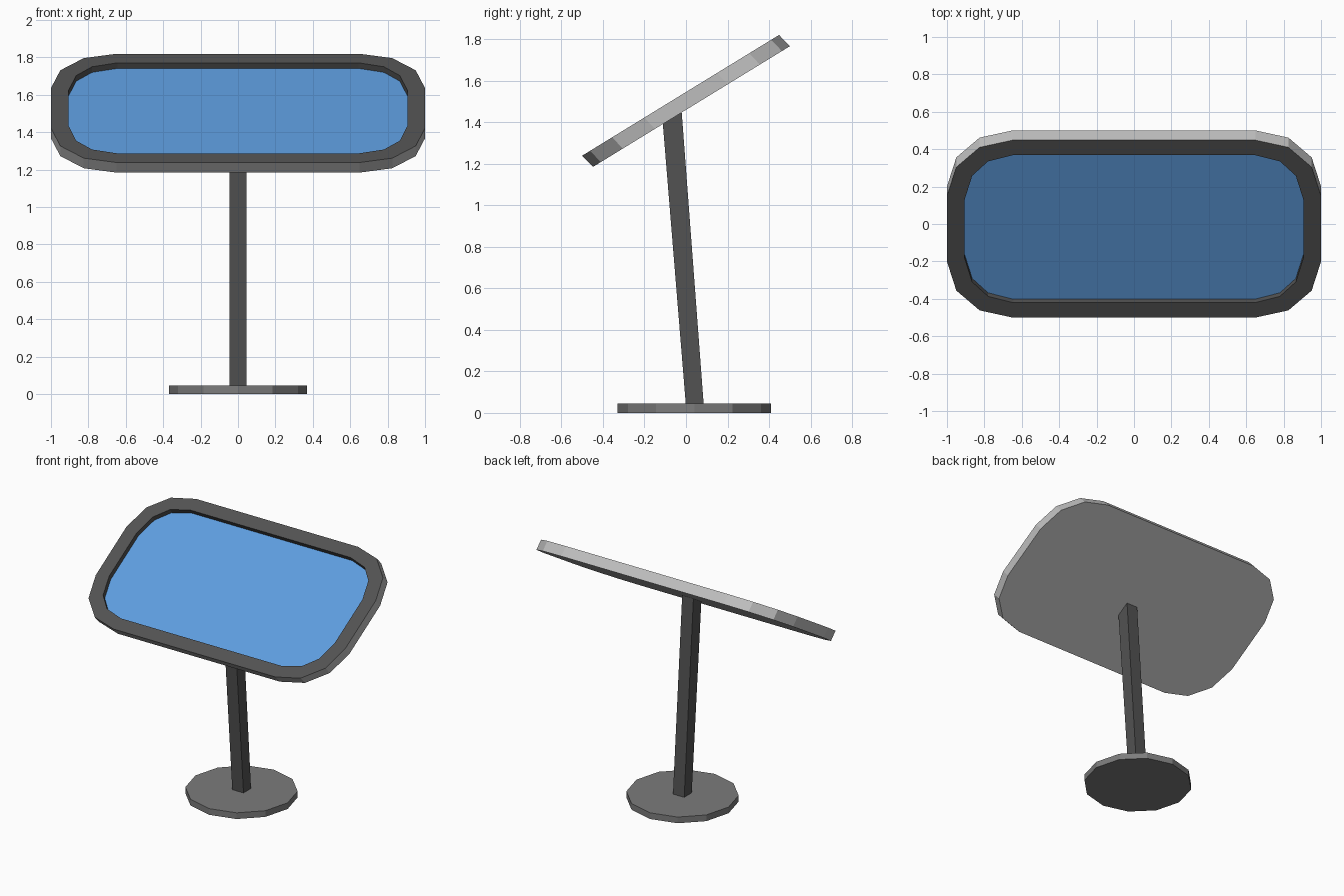
import bpy, bmesh, math

if "Cube" in bpy.data.objects:
    bpy.data.objects.remove(bpy.data.objects["Cube"])


def material(name, rgb):
    m = bpy.data.materials.new(name)
    lin = [((c / 255 + 0.055) / 1.055) ** 2.4 for c in rgb]
    m.diffuse_color = (*lin, 1)
    m.use_nodes = True
    m.node_tree.nodes["Principled BSDF"].inputs["Base Color"].default_value = m.diffuse_color
    return m


DARK = material("dark grey", (82, 82, 82))
LIGHT = material("light grey", (190, 190, 190))
MID = material("mid grey", (124, 124, 124))
BLUE = material("screen blue", (94, 157, 222))


def finish(bm, name, *mats):
    bmesh.ops.recalc_face_normals(bm, faces=bm.faces)
    me = bpy.data.meshes.new(name)
    bm.to_mesh(me)
    bm.free()
    for m in mats:
        me.materials.append(m)
    ob = bpy.data.objects.new(name, me)
    bpy.context.collection.objects.link(ob)
    return ob


# Rounded rectangle: quarter outlines mirrored into full loops
OUTER = [(1.0, 0.175), (0.95, 0.33), (0.825, 0.436), (0.65, 0.474)]
INNER = [(0.905, 0.158), (0.865, 0.284), (0.78, 0.361), (0.645, 0.395)]
SLOPE = 0.613


def loop(bm, quarter, cy, cz):
    back = quarter[::-1]
    pts = (quarter + [(-x, y) for x, y in back]
           + [(-x, -y) for x, y in quarter] + [(x, -y) for x, y in back])
    return [bm.verts.new((x, cy + y, cz + SLOPE * y)) for x, y in pts]


def bridge(bm, a, b, mat=0):
    n = len(a)
    for i in range(n):
        j = (i + 1) % n
        bm.faces.new((a[i], a[j], b[j], b[i])).material_index = mat


# Tilted panel: light casing, dark rim, recessed blue screen
bm = bmesh.new()
back = loop(bm, OUTER, 0.026, 1.475)
front = loop(bm, OUTER, -0.026, 1.529)
rim = loop(bm, INNER, -0.026, 1.529)
screen = loop(bm, INNER, -0.007, 1.499)
bm.faces.new(back)
bridge(bm, back, front)
bridge(bm, front, rim, 1)
bridge(bm, rim, screen, 1)
bm.faces.new(screen).material_index = 2
finish(bm, "display_panel", LIGHT, DARK, BLUE)

# Leaning square post, its top cut to the panel slope
bm = bmesh.new()
side = [(0.0, 0.03), (0.086, 0.03), (-0.021, 1.452), (-0.112, 1.398)]
a = [bm.verts.new((-0.045, y, z)) for y, z in side]
b = [bm.verts.new((0.045, y, z)) for y, z in side]
bm.faces.new(a)
bm.faces.new(b)
bridge(bm, a, b)
finish(bm, "post", DARK)

# Twelve-sided foot disc
bm = bmesh.new()
ring = [(0.37 * math.cos(i * math.pi / 6), 0.04 + 0.37 * math.sin(i * math.pi / 6))
        for i in range(12)]
low = [bm.verts.new((x, y, 0)) for x, y in ring]
top = [bm.verts.new((x, y, 0.045)) for x, y in ring]
bm.faces.new(low)
bm.faces.new(top)
bridge(bm, low, top)
finish(bm, "base", MID)
